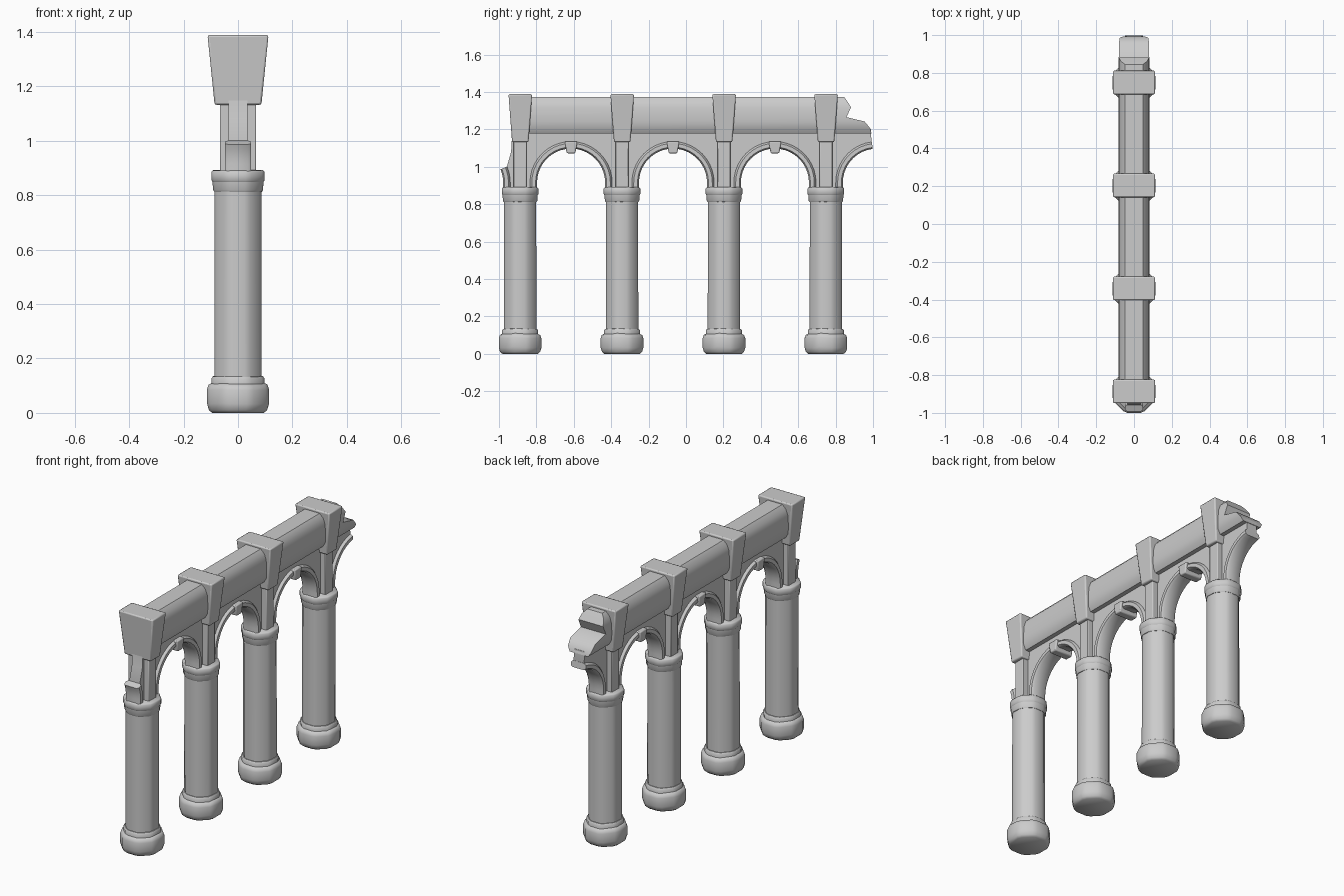
import bpy, bmesh, math, random

if "Cube" in bpy.data.objects:
    bpy.data.objects.remove(bpy.data.objects["Cube"])

SPACING = 0.545
COLS = [-0.887 + SPACING * i for i in range(4)]
ARCH_Z = 0.915


def finish(name, bm, angle=40, bevel=0.0):
    bmesh.ops.recalc_face_normals(bm, faces=bm.faces)
    me = bpy.data.meshes.new(name)
    bm.to_mesh(me)
    bm.free()
    ob = bpy.data.objects.new(name, me)
    bpy.context.collection.objects.link(ob)
    bpy.ops.object.select_all(action='DESELECT')
    ob.select_set(True)
    bpy.context.view_layer.objects.active = ob
    if bevel:
        m = ob.modifiers.new("soft_edges", 'BEVEL')
        m.width = bevel
        m.segments = 2
        m.limit_method = 'ANGLE'
    bpy.ops.object.shade_smooth_by_angle(angle=math.radians(angle))
    return ob


def loft(bm, rings, closed=True):
    """Skin a list of point rings and cap both ends."""
    vs = [[bm.verts.new(p) for p in r] for r in rings]
    n = len(vs[0])
    for a, b in zip(vs, vs[1:]):
        for i in range(n):
            bm.faces.new((a[i], a[(i + 1) % n], b[(i + 1) % n], b[i]))
    bm.faces.new(vs[0][::-1])
    bm.faces.new(vs[-1])


def octagon(y, apothem, z, soft=7, wobble=0.0):
    """Eight-sided ring with softened corners and optional worn wobble."""
    rnd = random.Random(4)
    pts = []
    for k in range(8):
        for d in (-soft, soft):
            a = math.radians(22.5 + 45 * k + d)
            r = apothem / math.cos(math.radians(22.5 - soft))
            dz = rnd.uniform(-wobble, wobble)
            pts.append((r * math.cos(a), y + r * math.sin(a), z + dz))
    return pts


def turned(name, y, profile, angle=40, wobble=0.0):
    bm = bmesh.new()
    loft(bm, [octagon(y, r, z, wobble=wobble if z > 0.03 else 0) for r, z in profile])
    return finish(name, bm, angle)


def block(name, y, levels, bevel):
    """Tapered block: levels are (half x, half y, z)."""
    bm = bmesh.new()
    loft(bm, [[(-hx, y - hy, z), (hx, y - hy, z), (hx, y + hy, z), (-hx, y + hy, z)]
              for hx, hy, z in levels])
    return finish(name, bm, 40, bevel)


def moulding(name, cy, a0, a1):
    """Rounded arch band swept from angle a0 to a1 (degrees)."""
    section = [(-0.048, 0.19), (-0.036, 0.182), (0.036, 0.182), (0.048, 0.19),
               (0.048, 0.210), (0.036, 0.220), (-0.036, 0.220), (-0.048, 0.210)]
    n = max(4, int(abs(a1 - a0) / 9))
    rings = []
    for i in range(n + 1):
        a = math.radians(a0 + (a1 - a0) * i / n)
        rings.append([(x, cy + r * math.cos(a), ARCH_Z + r * math.sin(a)) for x, r in section])
    # straight legs down to the capital
    if a0 in (0, 180):
        rings.insert(0, [(x, y, 0.88) for x, y, z in rings[0]])
    if a1 == 0:
        rings.append([(x, y, 0.88) for x, y, z in rings[-1]])
    bm = bmesh.new()
    loft(bm, rings)
    return finish(name, bm, 50)


# Columns: worn foot, collar, shaft, capital, pilaster and corbel
for y in COLS:
    turned("base", y, [(0.095, 0), (0.107, 0.010), (0.114, 0.035), (0.114, 0.085),
                       (0.108, 0.102), (0.095, 0.109)], 60, 0.003)
    turned("base_collar", y, [(0.097, 0.10), (0.097, 0.126), (0.091, 0.134)], 50, 0.002)
    turned("shaft", y, [(0.087, 0.12), (0.086, 0.83)])
    turned("capital_lower", y, [(0.088, 0.813), (0.092, 0.820), (0.094, 0.858)], 50, 0.002)
    turned("capital_upper", y, [(0.093, 0.848), (0.098, 0.855), (0.098, 0.884),
                                (0.092, 0.891)], 50, 0.001)
    block("pilaster", y, [(0.067, 0.034, 0.88), (0.067, 0.034, 1.15)], 0.004)
    block("corbel", y + 0.001, [(0.086, 0.044, 1.132), (0.112, 0.063, 1.388)], 0.007)

# Arch mouldings and keystones, with broken fragments at both ends
for y in COLS[:3]:
    mid = y + SPACING / 2
    moulding("arch_moulding", mid, 180, 0)
    block("keystone", mid, [(0.058, 0.023, 1.072), (0.060, 0.034, 1.136)], 0.006)
moulding("broken_moulding_front", COLS[0] - SPACING / 2, 0, 23)
moulding("broken_moulding_back", COLS[3] + SPACING / 2, 180, 97)

# Spandrel wall following the arches
outline = [(-0.928, 1.20), (-0.935, 1.08), (-0.958, 1.0), (-0.945, 0.93), (-0.945, 0.885)]
for i, y in enumerate(COLS):
    mid = y + SPACING / 2
    outline.append((mid - 0.2, 0.885))
    for k in range(21):
        a = math.pi * (1 - k / 20)
        p = (mid + 0.2 * math.cos(a), ARCH_Z + 0.2 * math.sin(a))
        if p[0] < 0.995:
            outline.append(p)
    if i < 3:
        outline.append((mid + 0.2, 0.885))
outline += [(0.992, 1.13), (0.988, 1.20)]
bm = bmesh.new()
loft(bm, [[(x, y, z) for y, z in outline] for x in (-0.034, 0.034)])
finish("spandrel_wall", bm, 30)

# Top beam with a stepped, broken back end: (half x, z, end y)
levels = [(0.060, 1.178, 0.992), (0.076, 1.205, 0.985), (0.080, 1.242, 0.955),
          (0.081, 1.265, 0.858), (0.080, 1.318, 0.882), (0.070, 1.350, 0.862),
          (0.048, 1.374, 0.845)]
bm = bmesh.new()
sides = [(hx, z, e) for hx, z, e in levels] + [(-hx, z, e) for hx, z, e in reversed(levels)]
front = [bm.verts.new((x, -0.9, z)) for x, z, e in sides]
back = [bm.verts.new((x, e, z)) for x, z, e in sides]
n = len(sides)
for i in range(n):
    j = (i + 1) % n
    bm.faces.new((front[i], front[j], back[j], back[i]))
bm.faces.new(front)
for i in range(len(levels) - 1):
    bm.faces.new((back[i], back[i + 1], back[n - 2 - i], back[n - 1 - i]))
finish("top_beam", bm, 40)
